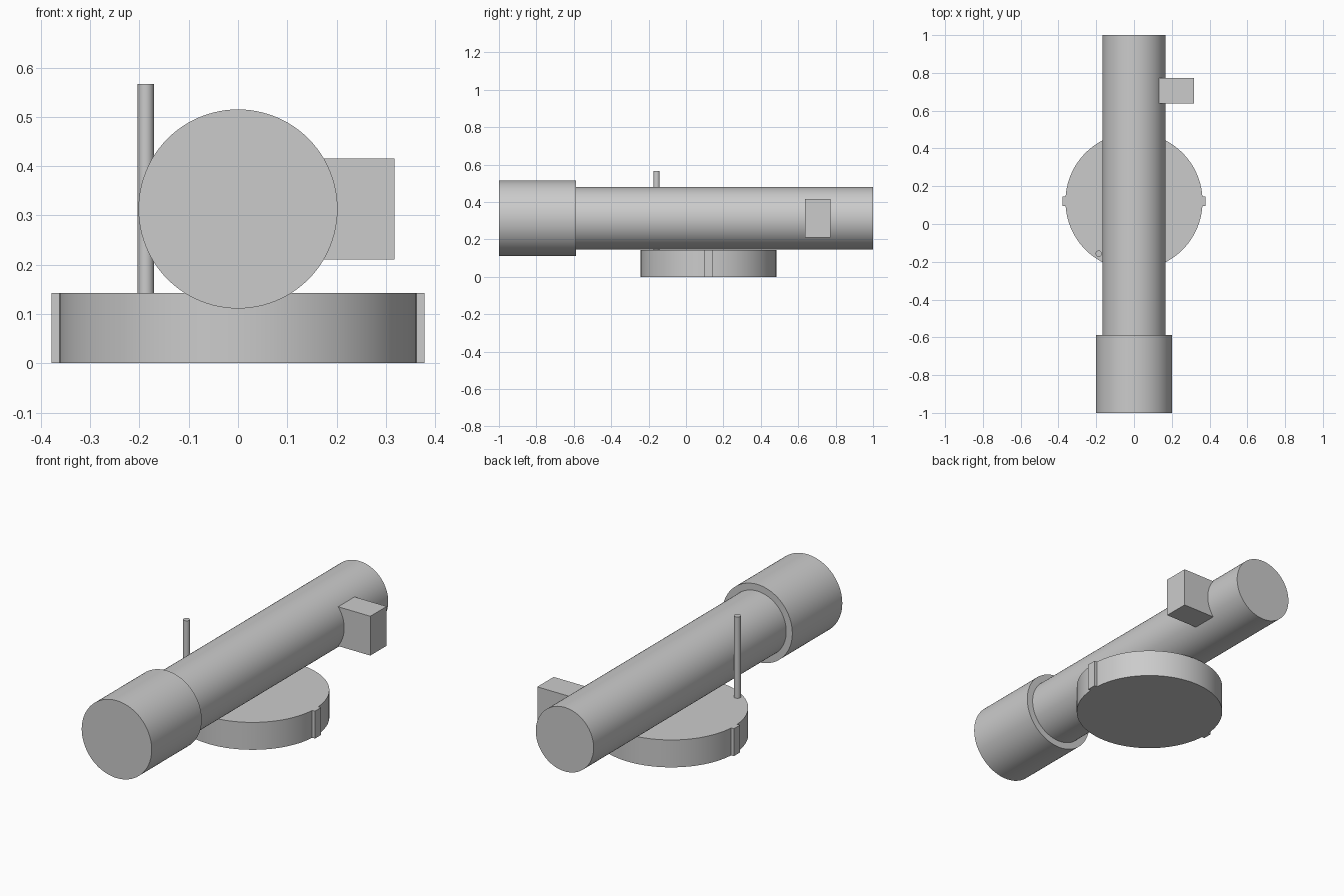
import bpy
import math

default_cube = bpy.data.objects.get("Cube")
if default_cube:
    bpy.data.objects.remove(default_cube, do_unlink=True)

# Single plain grey finish
grey = bpy.data.materials.new("light_grey")
grey.use_nodes = True
GREY = (0.6, 0.6, 0.6, 1)
grey.diffuse_color = GREY
grey.node_tree.nodes["Principled BSDF"].inputs["Base Color"].default_value = GREY


def cylinder(name, radius, start, end, axis="Z", sides=96):
    """Smooth capped cylinder between two points along the Y or Z axis."""
    middle = [(a + b) / 2 for a, b in zip(start, end)]
    tilt = (math.pi / 2, 0, 0) if axis == "Y" else (0, 0, 0)
    bpy.ops.mesh.primitive_cylinder_add(
        vertices=sides, radius=radius, depth=math.dist(start, end),
        location=middle, rotation=tilt)
    obj = bpy.context.object
    obj.name = name
    obj.data.materials.append(grey)
    bpy.ops.object.shade_smooth_by_angle(angle=math.radians(30))
    return obj


def box(name, low, high):
    """Flat-faced box between two opposite corners."""
    bpy.ops.mesh.primitive_cube_add(
        size=1, location=[(a + b) / 2 for a, b in zip(low, high)])
    obj = bpy.context.object
    obj.name = name
    obj.scale = [b - a for a, b in zip(low, high)]
    bpy.ops.object.transform_apply(location=False, rotation=False, scale=True)
    obj.data.materials.append(grey)
    return obj


AXIS_Z = 0.313
BASE_Y = 0.12
BASE_TOP = 0.143

# Long tube with a wider sleeve at the front
cylinder("main_tube", 0.167, (0, -0.6, AXIS_Z), (0, 1, AXIS_Z), "Y")
cylinder("front_sleeve", 0.202, (0, -1, AXIS_Z), (0, -0.588, AXIS_Z), "Y")

# Round base disc, reaching just into the tube
cylinder("base_disc", 0.363, (0, BASE_Y, 0), (0, BASE_Y, BASE_TOP))

# Small tabs on both sides of the base
for side, name in ((1, "left_tab"), (-1, "right_tab")):
    xs = sorted((side * 0.34, side * 0.378))
    box(name, (xs[0], BASE_Y - 0.025, 0), (xs[1], BASE_Y + 0.025, BASE_TOP))

# Thin upright rod standing on the base
cylinder("upright_rod", 0.0165, (-0.187, -0.157, BASE_TOP),
         (-0.187, -0.157, 0.567), sides=32)

# Block on the tube's left side near the back
box("side_block", (0.12, 0.637, 0.21), (0.318, 0.772, 0.415))
